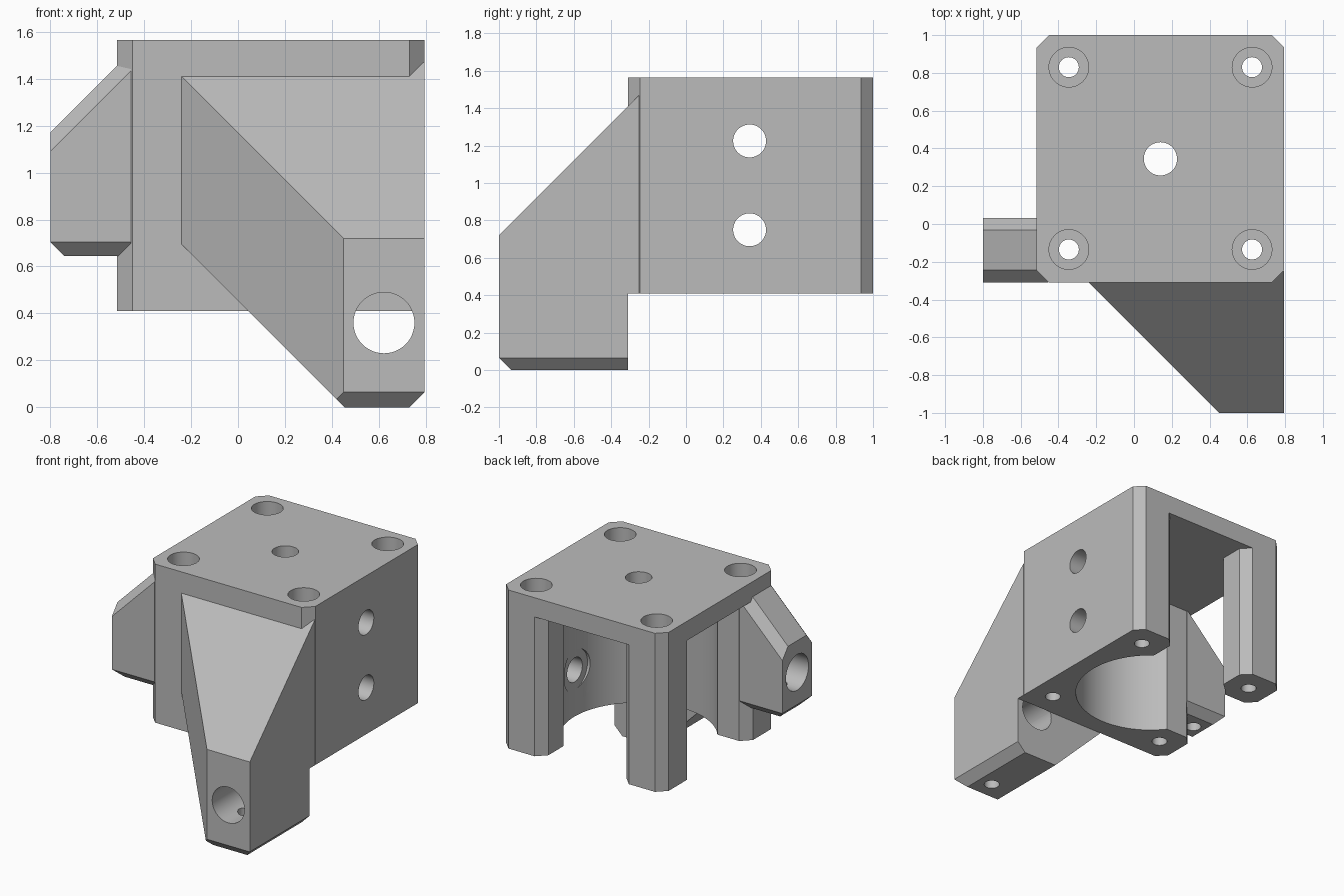
import bpy, bmesh, math
from mathutils import Vector, Matrix

if "Cube" in bpy.data.objects:
    bpy.data.objects.remove(bpy.data.objects["Cube"])

CX, CY = 0.14, 0.345          # centre of the housing in plan
HALF, CH = 0.655, 0.065       # housing half width, chamfer size
Z0, Z1 = 0.41, 1.565          # housing bottom and top
PLATE = 1.425                 # underside of the top plate

grey = bpy.data.materials.new("grey_plastic")
grey.diffuse_color = (0.5, 0.5, 0.5, 1)
grey.use_nodes = True
grey.node_tree.nodes["Principled BSDF"].inputs["Base Color"].default_value = grey.diffuse_color


def finish(bm, name):
    bmesh.ops.recalc_face_normals(bm, faces=bm.faces)
    me = bpy.data.meshes.new(name)
    bm.to_mesh(me)
    bm.free()
    me.materials.append(grey)
    ob = bpy.data.objects.new(name, me)
    bpy.context.collection.objects.link(ob)
    return ob


def prism(name, pts, z0, z1):
    bm = bmesh.new()
    f = bm.faces.new([bm.verts.new((x, y, z0)) for x, y in pts])
    r = bmesh.ops.extrude_face_region(bm, geom=[f])
    vs = [v for v in r["geom"] if isinstance(v, bmesh.types.BMVert)]
    bmesh.ops.translate(bm, verts=vs, vec=(0, 0, z1 - z0))
    return finish(bm, name)


def block(name, lo, hi, planes=()):
    """Box trimmed by planes (normal, d): keeps normal . p <= d."""
    bm = bmesh.new()
    bmesh.ops.create_cube(bm, size=1)
    for v in bm.verts:
        v.co = [hi[i] if v.co[i] > 0 else lo[i] for i in range(3)]
    for n, d in planes:
        n = Vector(n)
        bmesh.ops.bisect_plane(bm, geom=bm.verts[:] + bm.edges[:] + bm.faces[:],
                               plane_co=n * d / n.length_squared, plane_no=n,
                               clear_outer=True)
        rim = [e for e in bm.edges if e.is_boundary]
        if rim:
            bmesh.ops.holes_fill(bm, edges=rim)
    return finish(bm, name)


def rod(name, start, axis, length, r, seg=48):
    """Cylinder from start along the axis."""
    bm = bmesh.new()
    d = Vector([1.0 if a == axis else 0.0 for a in "xyz"])
    m = Matrix.Translation(Vector(start) + d * length / 2)
    m = m @ d.to_track_quat('Z', 'Y').to_matrix().to_4x4()
    bmesh.ops.create_cone(bm, cap_ends=True, segments=seg, radius1=r, radius2=r,
                          depth=length, matrix=m)
    return finish(bm, name)


def combine(ob, tool, op='DIFFERENCE'):
    tool.hide_render = True
    mod = ob.modifiers.new("bool", 'BOOLEAN')
    mod.operation, mod.object, mod.solver = op, tool, 'EXACT'
    me = bpy.data.meshes.new_from_object(
        ob.evaluated_get(bpy.context.evaluated_depsgraph_get()))
    ob.modifiers.clear()
    ob.data = me
    bpy.data.objects.remove(tool)


# Housing: chamfered square block
a, b = HALF, HALF - CH
octagon = [(a, -b), (a, b), (b, a), (-b, a), (-a, b), (-a, -b), (-b, -a), (b, -a)]
bracket = prism("bracket", [(CX + x, CY + y) for x, y in octagon], Z0, Z1)

# Front arm: slanted left, sloping top, cut-away underside, chamfered foot
arm = block("front_arm", (-0.4, -1, 0), (0.795, -0.25, 1.6), [
    ((-1, -1, 0), 0.55), ((0, -1, 1), 1.72), ((-1, 0, -1), -0.455),
    ((0, -1, -1), 1 - CH), ((1, 0, -1), 0.795 - CH)])
combine(arm, block("arm_step", (-1, -0.31, -0.1), (1, 0.2, Z0)))
combine(bracket, arm, 'UNION')

# Round pocket, with flared openings at the back and left
combine(bracket, rod("pocket", (CX, CY, 0.3), 'z', PLATE - 0.3, 0.52, 96))
slot = [(-0.315, 0), (0.315, 0), (0.315, 0.59), (0.43, 0.705),
        (-0.43, 0.705), (-0.315, 0.59)]
combine(bracket, prism("back_opening", [(CX + x, CY + y) for x, y in slot], 0.3, PLATE))
combine(bracket, prism("left_opening", [(CX - y, CY + x) for x, y in slot], 0.3, PLATE))

# Left lug with sloping chamfered top and chamfered bottom
lug = block("left_lug", (-0.8, -0.31, 0.645), (-0.455, 0.033, 1.6), [
    ((-1, 0, 1), 1.97), ((-1, -1.23, 1), 2.271), ((-1, 1.23, 1), 1.931),
    ((-1, 0, -1), 0.8 - 0.705), ((0, -1, -1), 0.31 - 0.705),
    ((0, 1, -1), 0.033 - 0.705)])
combine(bracket, lug, 'UNION')

# Corner screw holes with counterbores
for x in (-0.345, 0.625):
    for y in (-0.135, 0.83):
        combine(bracket, rod("screw_hole", (x, y, 0.3), 'z', 1.4, 0.053, 32))
        combine(bracket, rod("counterbore", (x, y, 1.32), 'z', 0.4, 0.105))

# Centre hole in the top, two holes with spot faces in the right wall
combine(bracket, rod("centre_hole", (CX, CY, 1.3), 'z', 0.4, 0.088))
for z in (0.75, 1.225):
    combine(bracket, rod("side_hole", (0.4, 0.34, z), 'x', 0.6, 0.088))
    combine(bracket, rod("spot_face", (0.4, 0.34, z), 'x', 0.259, 0.147))

# Bores in arm and lug, each with a small set screw hole from below
combine(bracket, rod("arm_bore", (0.622, -1.1, 0.36), 'y', 0.791, 0.13))
combine(bracket, rod("lug_bore", (-0.9, -0.138, 0.94), 'x', 0.385, 0.13))
combine(bracket, rod("arm_set_screw", (0.622, -0.8, -0.1), 'z', 0.4, 0.053, 32))
combine(bracket, rod("lug_set_screw", (-0.655, -0.138, 0.5), 'z', 0.4, 0.053, 32))

# Smooth bores, crisp edges
bpy.context.view_layer.objects.active = bracket
bracket.select_set(True)
bpy.ops.object.shade_smooth_by_angle(angle=math.radians(25))
